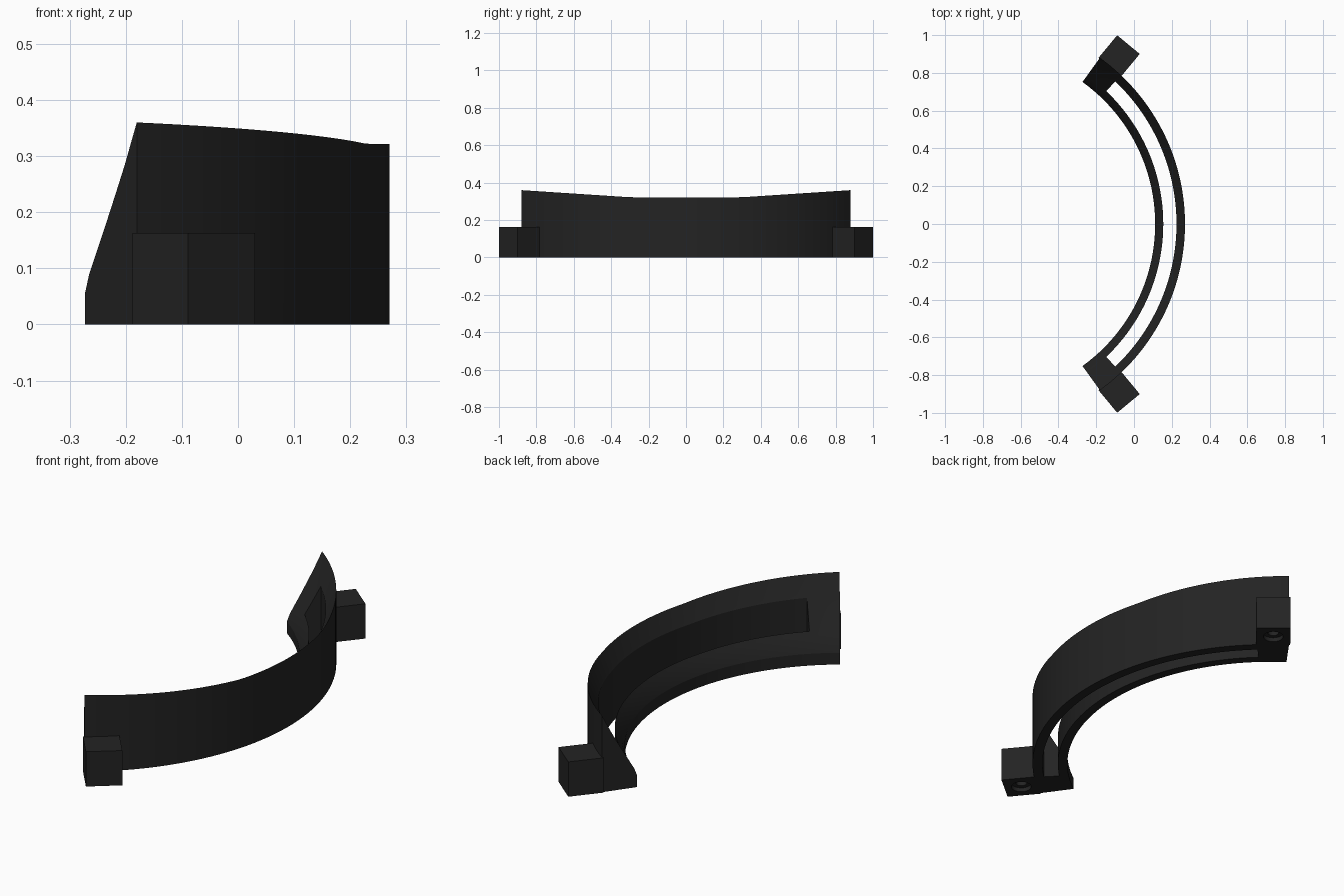
import bpy, bmesh, math
from mathutils import Matrix

if "Cube" in bpy.data.objects:
    bpy.data.objects.remove(bpy.data.objects["Cube"])

CX = -0.815            # centre of the arc on x
END = math.radians(54.2)
SLOT_END = math.radians(46.5)

black = bpy.data.materials.new("matte black")
black.diffuse_color = (0.017, 0.017, 0.017, 1)
black.use_nodes = True
black.node_tree.nodes["Principled BSDF"].inputs["Base Color"].default_value = black.diffuse_color


def make(name, bm):
    bmesh.ops.recalc_face_normals(bm, faces=bm.faces)
    me = bpy.data.meshes.new(name)
    bm.to_mesh(me)
    bm.free()
    ob = bpy.data.objects.new(name, me)
    bpy.context.collection.objects.link(ob)
    me.materials.append(black)
    return ob


def sweep(name, section, limit, steps):
    """Sweep a section(angle) -> [(radius, z)] around the arc centre."""
    bm = bmesh.new()
    rings = []
    for i in range(steps + 1):
        a = -limit + 2 * limit * i / steps
        rings.append([bm.verts.new((CX + r * math.cos(a), r * math.sin(a), z))
                      for r, z in section(a)])
    n = len(rings[0])
    for p, q in zip(rings, rings[1:]):
        for j in range(n):
            bm.faces.new((p[j], p[(j + 1) % n], q[(j + 1) % n], q[j]))
    bm.faces.new(rings[0])
    bm.faces.new(rings[-1])
    return make(name, bm)


def cut(ob, cutter):
    mod = ob.modifiers.new("cut", 'BOOLEAN')
    mod.operation, mod.solver, mod.object = 'DIFFERENCE', 'EXACT', cutter
    bpy.context.view_layer.objects.active = ob
    bpy.ops.object.modifier_apply(modifier=mod.name)
    bpy.data.objects.remove(cutter)


# Wedge section whose high outer edge rises towards both ends
def wedge(a):
    y = 1.085 * abs(math.sin(a))
    top = 0.322 + 0.038 * max(0, (y - 0.3) / 0.58)
    k = (top - 0.055) / 0.305
    slope = [(0.927, 0.055), (0.94, 0.09), (0.96, 0.125), (0.987, 0.172),
             (1.02, 0.232), (1.047, 0.282), (1.085, 0.36)]
    return [(0.927, 0)] + [(r, 0.055 + (z - 0.055) * k) for r, z in slope] + [(1.085, 0)]


# Curved body with a slot through it, leaving two walls and two end caps
body = sweep("curved_body", wedge, END, 72)
slot = sweep("slot_cutter",
             lambda a: [(0.97, -0.1), (0.97, 0.6), (1.04, 0.6), (1.04, -0.1)],
             SLOT_END, 62)
cut(body, slot)

# Mounting blocks on the outside of each end, with a stepped hole underneath
for side, label in ((1, "back"), (-1, "front")):
    a = side * math.radians(50.4)
    place = Matrix.Translation((CX, 0, 0)) @ Matrix.Rotation(a, 4, 'Z') @ Matrix.Translation((1.155, 0, 0))
    bm = bmesh.new()
    bmesh.ops.create_cube(bm, size=1, matrix=place @ Matrix.Translation((0, 0, 0.0815))
                          @ Matrix.Diagonal((0.155, 0.155, 0.163, 1)))
    block = make(label + "_mounting_block", bm)
    for radius, depth in ((0.045, 0.02), (0.025, 0.08)):
        bm = bmesh.new()
        bmesh.ops.create_cone(bm, cap_ends=True, segments=32, radius1=radius, radius2=radius,
                              depth=2 * depth, matrix=place)
        cut(block, make("hole_cutter", bm))

# Smooth the curved walls, keep edges crisp
for ob in bpy.context.collection.objects:
    bpy.ops.object.select_all(action='DESELECT')
    ob.select_set(True)
    bpy.context.view_layer.objects.active = ob
    bpy.ops.object.shade_smooth_by_angle(angle=math.radians(20))
